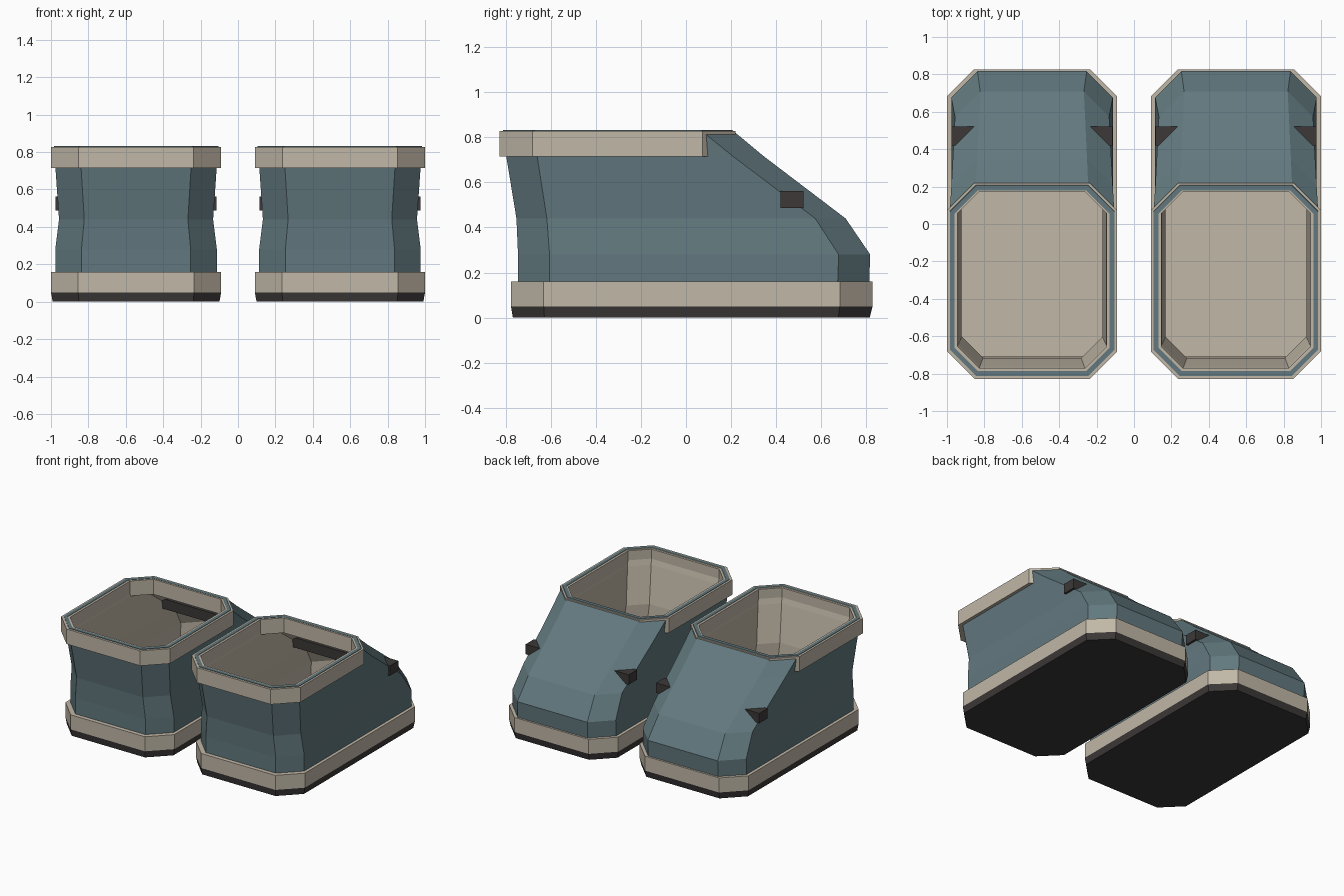
import bpy

if "Cube" in bpy.data.objects:
    bpy.data.objects.remove(bpy.data.objects["Cube"])


def material(name, rgb):
    m = bpy.data.materials.new(name)
    m.diffuse_color = (*rgb, 1)
    m.use_nodes = True
    m.node_tree.nodes["Principled BSDF"].inputs["Base Color"].default_value = m.diffuse_color
    return m


CREAM = material("cream", (0.53, 0.475, 0.385))
TEAL = material("slate teal", (0.122, 0.19, 0.21))
DARK = material("charcoal", (0.045, 0.04, 0.039))


def octagon(cx, z, y0, y1, hw, c):
    """Rectangle with cut corners, counter-clockwise from above."""
    return [(cx + x, y, z) for x, y in (
        (hw, y0 + c), (hw, y1 - c), (hw - c, y1), (c - hw, y1),
        (-hw, y1 - c), (-hw, y0 + c), (c - hw, y0), (hw - c, y0))]


def loft(name, rings, mats, closed=False, band_mats=None):
    """Skin stacked octagons; closed joins last ring to first, else caps."""
    verts = [v for r in rings for v in r]
    faces, idx = [], []
    n = len(rings)
    for i in range(n if closed else n - 1):
        a, b = i * 8, ((i + 1) % n) * 8
        for k in range(8):
            j = (k + 1) % 8
            faces.append((a + k, a + j, b + j, b + k))
            idx.append(band_mats[i] if band_mats else 0)
    if not closed:
        faces.append(tuple(range(7, -1, -1)))
        faces.append(tuple(range((n - 1) * 8, n * 8)))
        idx += [0, 0]
    me = bpy.data.meshes.new(name)
    me.from_pydata(verts, [], faces)
    for m in mats:
        me.materials.append(m)
    for p, i in zip(me.polygons, idx):
        p.material_index = i
    ob = bpy.data.objects.new(name, me)
    bpy.context.collection.objects.link(ob)
    return ob


# Upper outline: z, heel y, toe y, half width, corner cut
UPPER = [
    (0.14, -0.745, 0.812, 0.432, 0.14),
    (0.28, -0.745, 0.817, 0.432, 0.14),
    (0.44, -0.752, 0.708, 0.412, 0.135),
    (0.715, -0.797, 0.346, 0.431, 0.137),
    (0.832, -0.812, 0.205, 0.44, 0.14),
]


def inset(ring, t):
    z, y0, y1, hw, c = ring
    return z, y0 + t, y1 - t, hw - t, c - 0.586 * t


for side, cx in (("left", -0.545), ("right", 0.545)):
    # Tread, tapered towards the ground
    loft(side + "_sole", [octagon(cx, 0, -0.768, 0.815, 0.446, 0.14),
                          octagon(cx, 0.05, -0.776, 0.827, 0.455, 0.145)], [DARK])
    # Midsole band, its top is also the insole
    loft(side + "_midsole", [octagon(cx, 0.05, -0.776, 0.827, 0.455, 0.145),
                             octagon(cx, 0.16, -0.776, 0.827, 0.455, 0.145)], [CREAM])
    # Hollow upper: teal outside and rim, cream lining
    outer = [octagon(cx, *r) for r in UPPER]
    inner = [octagon(cx, *inset(r, 0.025 if i == 4 else 0.036))
             for i, r in reversed(list(enumerate(UPPER)))]
    loft(side + "_upper", outer + inner, [TEAL, CREAM], True,
         [0] * 5 + [1] * 4 + [0])
    # Ankle collar: band wrapping both faces of the rim
    o, i = (-0.828, 0.22, 0.455, 0.147), (-0.77, 0.173, 0.398, 0.115)
    loft(side + "_collar", [octagon(cx, 0.715, *o), octagon(cx, 0.828, *o),
                            octagon(cx, 0.828, *i), octagon(cx, 0.715, *i)],
         [CREAM], True)
    # Cross bar whose ends poke out of the toe corners
    bpy.ops.mesh.primitive_cube_add(size=1, location=(cx, 0.47, 0.525))
    bar = bpy.context.object
    bar.name = side + "_toe_bar"
    bar.scale = (0.862, 0.1, 0.075)
    bar.data.materials.append(DARK)
